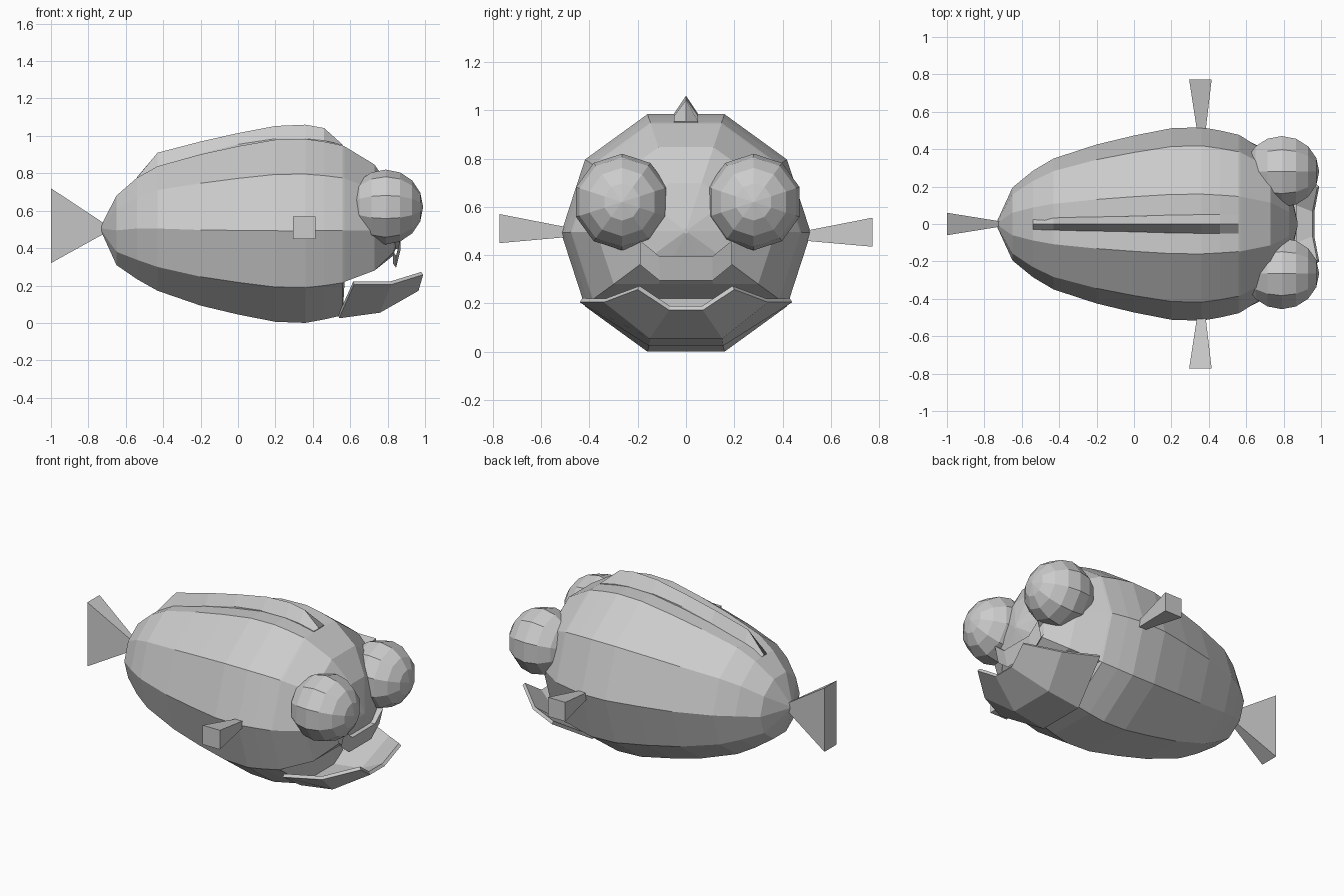
import bpy, bmesh
from math import cos, sin, radians
from mathutils import Vector, Matrix

if "Cube" in bpy.data.objects:
    bpy.data.objects.remove(bpy.data.objects["Cube"])


def finish(name, bm):
    bmesh.ops.recalc_face_normals(bm, faces=bm.faces)
    me = bpy.data.meshes.new(name)
    bm.to_mesh(me)
    bm.free()
    ob = bpy.data.objects.new(name, me)
    bpy.context.collection.objects.link(ob)
    return ob


def loft(name, rows, closed=True, caps=True):
    """Skin a list of point rows (closed rings or open strips)."""
    bm = bmesh.new()
    rv = [[bm.verts.new(p) for p in r] for r in rows]
    n = len(rows[0])
    for a, b in zip(rv, rv[1:]):
        for i in range(n if closed else n - 1):
            j = (i + 1) % n
            bm.faces.new((a[i], a[j], b[j], b[i]))
    if closed and caps:
        bm.faces.new(rv[0])
        bm.faces.new(rv[-1])
    return finish(name, bm)


def thicken(ob, t):
    m = ob.modifiers.new("thickness", 'SOLIDIFY')
    m.thickness = t
    m.offset = -1


# Body: ten-sided rings (x, radius, centre z, mouth roof height)
rings = [(-0.73, 0.02, 0.505, 0), (-0.65, 0.195, 0.495, 0), (-0.54, 0.285, 0.505, 0),
         (-0.43, 0.35, 0.505, 0), (-0.2, 0.425, 0.497, 0), (0, 0.473, 0.495, 0),
         (0.2, 0.512, 0.493, 0), (0.36, 0.517, 0.492, 0), (0.46, 0.5, 0.494, 0),
         (0.56, 0.477, 0.495, 0), (0.57, 0.472, 0.495, 0.22), (0.73, 0.37, 0.495, 0.28),
         (0.83, 0.21, 0.5, 0.36), (0.875, 0.01, 0.5, 0.4)]
loft("body", [[(x, r * cos(radians(36 * k)), max(c + r * sin(radians(36 * k)), roof))
               for k in range(10)] for x, r, c, roof in rings])

# Lower jaw: open bowl, symmetric strips from hinge to lip
jaw_rows = []
for rim, keel in (((0.62, 0.44, 0.205), (0.54, 0.155, 0.025)),
                  ((0.82, 0.34, 0.205), (0.76, 0.15, 0.055)),
                  ((0.99, 0.2, 0.258), (0.965, 0.07, 0.172))):
    mirror = lambda p: (p[0], -p[1], p[2])
    jaw_rows.append([mirror(rim), mirror(keel), keel, rim])
thicken(loft("lower_jaw", jaw_rows, closed=False), 0.02)

# Upper lip: thin bent strip hanging from the face
lip = [(-0.19, 0.36), (-0.11, 0.295), (0.11, 0.295), (0.19, 0.36)]
loft("upper_lip", [[(x0, y, z0 + dz) for y, z0 in lip] for x0, dz in
                   ((0.83, 0.1), (0.87, 0.1), (0.845, 0.0), (0.83, 0.02), (0.83, 0.1))],
     closed=False)

# Eyes: low-poly spheres with poles facing forward
for side, y in (("left", 0.28), ("right", -0.265)):
    bm = bmesh.new()
    bmesh.ops.create_uvsphere(bm, u_segments=10, v_segments=8, radius=0.2)
    bm.transform(Matrix.Translation((0.79, y, 0.62)) @ Matrix.Rotation(radians(90), 4, 'Y')
                 @ Matrix.Rotation(radians(18), 4, 'Z'))
    finish(side + "_eye", bm)

# Dorsal fin: triangular ridge along the back (x, base z, ridge z, half width)
ridge = [(-0.54, 0.74, 0.78, 0.03), (-0.43, 0.8, 0.91, 0.034), (-0.2, 0.87, 0.97, 0.038),
         (0.0, 0.92, 1.015, 0.042), (0.2, 0.95, 1.053, 0.048), (0.36, 0.95, 1.06, 0.05),
         (0.46, 0.94, 1.042, 0.05), (0.56, 0.92, 0.953, 0.05)]
loft("dorsal_fin", [[(x, -w, b), (x, -w, min(b + 0.035, t)), (x, 0, t),
                     (x, w, min(b + 0.035, t)), (x, w, b)] for x, b, t, w in ridge])


def fin(name, root, tip, u, v, root_size, tip_size):
    """Tapered block flaring from root to tip."""
    u, v = Vector(u), Vector(v)
    loft(name, [[Vector(c) + u * s[0] * a + v * s[1] * b
                 for a, b in ((-1, -1), (1, -1), (1, 1), (-1, 1))]
                for c, s in ((root, root_size), (tip, tip_size))])


# Tail and side fins
fin("tail_fin", (-0.72, 0, 0.505), (-1, 0, 0.52), (0, 1, 0), (0, 0, 1),
    (0.015, 0.03), (0.06, 0.2))
for side, s, z in (("left", 1, 0.495), ("right", -1, 0.51)):
    fin(side + "_fin", (0.36, s * 0.49, z - 0.015), (0.355, s * 0.772, z), (1, 0, 0), (0, 0, 1),
        (0.022, 0.02), (0.06, 0.06))
